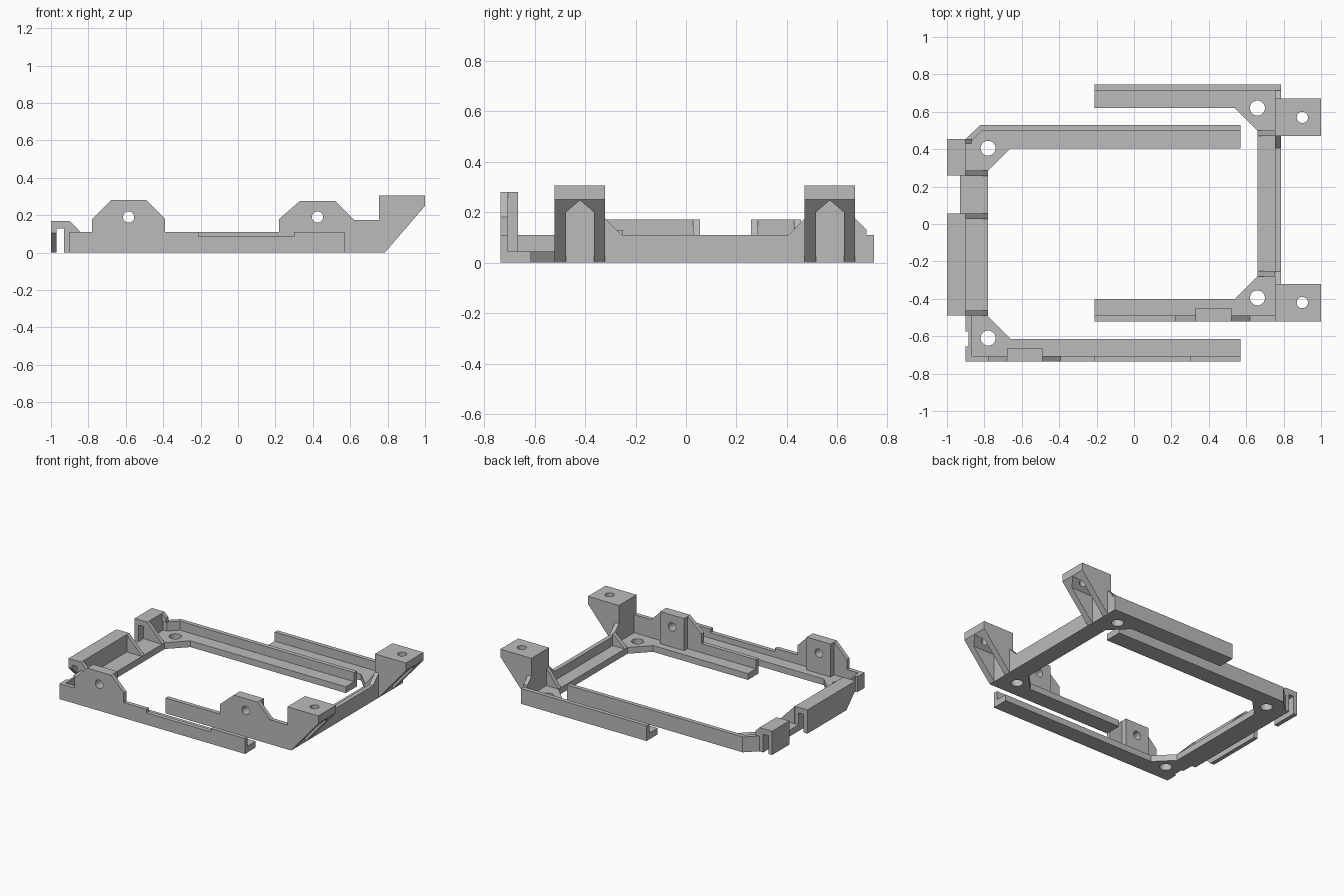
import bpy
import bmesh
from mathutils import Matrix, Vector

if "Cube" in bpy.data.objects:
    bpy.data.objects.remove(bpy.data.objects["Cube"], do_unlink=True)

grey = bpy.data.materials.new("plain_grey")
grey.use_nodes = True
grey.diffuse_color = (0.5, 0.5, 0.5, 1)
grey.node_tree.nodes["Principled BSDF"].inputs["Base Color"].default_value = (0.5, 0.5, 0.5, 1)

FLOOR = 0.045   # floor thickness
RIM = 0.11      # wall height


def to_object(name, bm):
    bmesh.ops.recalc_face_normals(bm, faces=bm.faces[:])
    mesh = bpy.data.meshes.new(name)
    bm.to_mesh(mesh)
    bm.free()
    mesh.materials.append(grey)
    obj = bpy.data.objects.new(name, mesh)
    bpy.context.scene.collection.objects.link(obj)
    return obj


def prism(name, points, axis, a, b):
    """Extrude a 2D outline along an axis from a to b."""
    place = {"x": lambda u, v: (a, u, v),
             "y": lambda u, v: (u, a, v),
             "z": lambda u, v: (u, v, a)}[axis]
    bm = bmesh.new()
    face = bm.faces.new([bm.verts.new(place(u, v)) for u, v in points])
    new = bmesh.ops.extrude_face_region(bm, geom=[face])["geom"]
    step = Vector([b - a if axis == c else 0 for c in "xyz"])
    bmesh.ops.translate(bm, vec=step, verts=[g for g in new if isinstance(g, bmesh.types.BMVert)])
    return to_object(name, bm)


def drill(radius, centre, axis):
    """Round cutter, long enough to pass through a wall or floor."""
    bm = bmesh.new()
    turn = Matrix.Rotation(1.5707963, 4, "X") if axis == "y" else Matrix()
    bmesh.ops.create_cone(bm, cap_ends=True, segments=32, radius1=radius, radius2=radius,
                          depth=0.2, matrix=Matrix.Translation(centre) @ turn)
    return to_object("cutter", bm)


def cut(targets, cutter):
    cutter.hide_render = True
    for obj in targets:
        mod = obj.modifiers.new("cut", "BOOLEAN")
        mod.operation = "DIFFERENCE"
        mod.solver = "EXACT"
        mod.object = cutter
        bpy.context.view_layer.objects.active = obj
        bpy.ops.object.modifier_apply(modifier=mod.name)
    bpy.data.objects.remove(cutter, do_unlink=True)


def rect(u0, u1, v0, v1):
    return [(u0, v0), (u1, v0), (u1, v1), (u0, v1)]


# Hooked bracket: floor with angled inner corners
hook_floor = prism("hook_bracket_floor", [
    (0.57, 0.405), (0.57, 0.5), (-0.81, 0.5), (-0.87, 0.44), (-0.9, 0.44), (-0.9, -0.49),
    (-0.87, -0.49), (-0.87, -0.705), (0.57, -0.705), (0.57, -0.615), (-0.66, -0.615),
    (-0.78, -0.495), (-0.78, 0.285), (-0.66, 0.405)], "z", 0, FLOOR)
for y in (0.405, -0.61):
    cut([hook_floor], drill(0.04, (-0.78, y, 0), "z"))

# Hooked bracket: back wall, notched corner wall and front wall with tab
prism("hook_bracket_back_wall", [
    (-0.9, 0.44), (-0.9, 0.455), (-0.82, 0.53), (0.57, 0.53), (0.57, 0.5),
    (-0.81, 0.5), (-0.87, 0.44)], "z", 0, RIM)
prism("hook_bracket_corner_wall", [
    (-0.87, -0.705), (-0.9, -0.705), (-0.9, -0.655), (-0.885, -0.655), (-0.885, -0.575),
    (-0.9, -0.575), (-0.9, -0.49), (-0.87, -0.49)], "z", 0, RIM)
hook_front = prism("hook_bracket_front_wall", [
    (-0.9, 0), (-0.9, RIM), (-0.78, RIM), (-0.78, 0.18), (-0.68, 0.28), (-0.49, 0.28),
    (-0.39, 0.18), (-0.39, RIM), (-0.21, RIM), (-0.21, 0.085), (0.3, 0.085), (0.3, RIM),
    (0.57, RIM), (0.57, 0)], "y", -0.735, -0.705)
hook_boss = prism("hook_bracket_boss", rect(-0.68, -0.49, FLOOR, 0.28), "y", -0.705, -0.665)
cut([hook_front, hook_boss], drill(0.03, (-0.585, -0.7, 0.19), "y"))

# Downward hooks along the outer edge, with a low strip between them
hook_outline = [(-1, 0), (-1, 0.17), (-0.9, 0.17), (-0.9, 0), (-0.93, 0), (-0.93, 0.13),
                (-0.97, 0.13), (-0.97, 0)]
prism("short_hook", hook_outline, "y", 0.26, 0.455)
long_hook = prism("long_hook", hook_outline, "y", -0.49, 0.055)
cut([long_hook], prism("cutter", [(-0.6, 0.215), (-0.6, -0.1), (-0.285, -0.1)], "x", -1.1, -0.95))
prism("hook_gap_strip", rect(-0.93, -0.9, 0.055, 0.26), "z", 0, FLOOR)
for y in (0.257, 0.028, -0.49):
    prism("hook_gusset", [(-0.9, FLOOR), (-0.9, 0.17), (-0.78, FLOOR)], "y", y, y + 0.028)
prism("hook_corner_gusset", [(-0.9, RIM), (-0.9, 0.17), (-0.87, 0.14), (-0.87, RIM)],
      "y", 0.428, 0.455)

# Post bracket: floor with angled inner corners
post_floor = prism("post_bracket_floor", [
    (-0.21, -0.49), (0.755, -0.49), (0.755, 0.715), (-0.21, 0.715), (-0.21, 0.62),
    (0.54, 0.62), (0.66, 0.5), (0.66, -0.28), (0.54, -0.4), (-0.21, -0.4)], "z", 0, FLOOR)
for y in (0.62, -0.395):
    cut([post_floor], drill(0.04, (0.66, y, 0), "z"))

# Post bracket: walls
prism("post_bracket_back_wall", rect(-0.21, 0.785, 0.715, 0.745), "z", 0, RIM)
prism("post_bracket_side_wall", [
    (-0.49, 0), (-0.49, 0.175), (-0.32, 0.175), (-0.255, RIM), (0.405, RIM), (0.47, 0.175),
    (0.67, 0.175), (0.715, 0.13), (0.715, 0)], "x", 0.755, 0.785)
post_front = prism("post_bracket_front_wall", [
    (-0.21, 0), (-0.21, RIM), (0.22, RIM), (0.22, 0.18), (0.33, 0.275), (0.52, 0.275),
    (0.62, 0.175), (0.785, 0.175), (0.785, 0)], "y", -0.52, -0.49)
post_boss = prism("post_bracket_boss", rect(0.33, 0.52, FLOOR, 0.275), "y", -0.49, -0.45)
cut([post_front, post_boss], drill(0.03, (0.425, -0.49, 0.19), "y"))
for y, top in ((0.47, 0.17), (-0.28, 0.13)):
    prism("post_gusset", [(0.755, FLOOR), (0.755, top), (0.66, FLOOR)], "y", y, y + 0.03)

# Overhanging posts, hollowed underneath with a peaked pocket
for name, y in (("front_post", -0.42), ("back_post", 0.57)):
    post = prism(name, [(0.755, 0.175), (0.755, 0.305), (1, 0.305), (1, 0.25), (0.785, 0),
                        (0.785, 0.175)], "y", y - 0.1, y + 0.1)
    cut([post], prism("cutter", [(y - 0.055, -0.1), (y - 0.055, 0.2), (y, 0.247),
                                 (y + 0.055, 0.2), (y + 0.055, -0.1)], "x", 0.785, 1.1))
    cut([post], drill(0.03, (0.9, y, 0.3), "z"))
